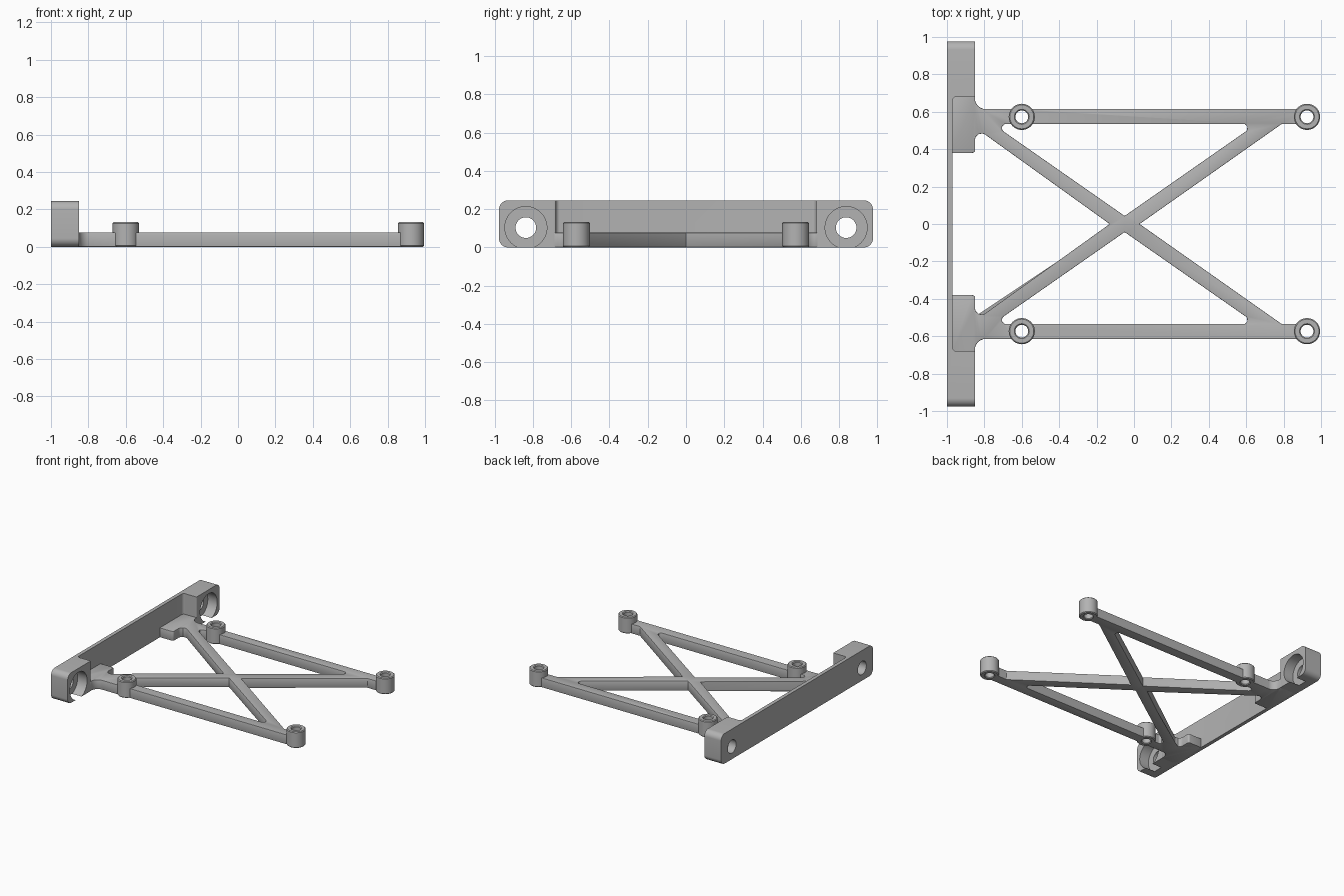
import bpy, bmesh, math
from mathutils import Vector

cube = bpy.data.objects.get("Cube")
if cube:
    bpy.data.objects.remove(cube, do_unlink=True)

grey = bpy.data.materials.new("plain grey")
grey.use_nodes = True
colour = (0.45, 0.45, 0.45, 1)
grey.diffuse_color = colour
grey.node_tree.nodes["Principled BSDF"].inputs["Base Color"].default_value = colour


def finish(name, bm):
    bmesh.ops.recalc_face_normals(bm, faces=bm.faces)
    mesh = bpy.data.meshes.new(name)
    bm.to_mesh(mesh)
    bm.free()
    mesh.materials.append(grey)
    ob = bpy.data.objects.new(name, mesh)
    bpy.context.collection.objects.link(ob)
    return ob


def rounded(points, steps=6):
    """Replace each (x, y, radius) corner by an arc; (x, y) stays sharp."""
    out = []
    for i, p in enumerate(points):
        c = Vector(p[:2])
        if len(p) == 2:
            out.append(c)
            continue
        a = (Vector(points[i - 1][:2]) - c).normalized()
        b = (Vector(points[(i + 1) % len(points)][:2]) - c).normalized()
        half = a.angle(b) / 2
        centre = c + (a + b).normalized() * p[2] / math.sin(half)
        start = c + a * p[2] / math.tan(half) - centre
        end = c + b * p[2] / math.tan(half) - centre
        for s in range(steps + 1):
            out.append(centre + start.lerp(end, s / steps).normalized() * p[2])
    return out


def prism(name, points, low, high, axis="z"):
    bm = bmesh.new()
    place = (lambda p, t: (p[0], p[1], t)) if axis == "z" else (lambda p, t: (t, p[0], p[1]))
    bottom = [bm.verts.new(place(p, low)) for p in points]
    top = [bm.verts.new(place(p, high)) for p in points]
    bm.faces.new(bottom)
    bm.faces.new(top)
    for i in range(len(points)):
        bm.faces.new((bottom[i - 1], bottom[i], top[i], top[i - 1]))
    return finish(name, bm)


def circle(x, y, r, n=40):
    return [(x + r * math.cos(math.tau * i / n), y + r * math.sin(math.tau * i / n))
            for i in range(n)]


def apply(ob, mod):
    bpy.ops.object.select_all(action="DESELECT")
    bpy.context.view_layer.objects.active = ob
    ob.select_set(True)
    bpy.ops.object.modifier_apply(modifier=mod.name)


def cut(ob, cutter, operation="DIFFERENCE"):
    mod = ob.modifiers.new("cut", "BOOLEAN")
    mod.object, mod.operation, mod.solver = cutter, operation, "EXACT"
    apply(ob, mod)
    bpy.data.objects.remove(cutter, do_unlink=True)


def soften(ob, width):
    mod = ob.modifiers.new("soften", "BEVEL")
    mod.width, mod.segments = width, 2
    mod.limit_method, mod.angle_limit = "ANGLE", math.radians(60)
    apply(ob, mod)


def smooth(ob):
    bpy.ops.object.select_all(action="DESELECT")
    bpy.context.view_layer.objects.active = ob
    ob.select_set(True)
    bpy.ops.object.shade_smooth_by_angle(angle=math.radians(30))


def flip(points):
    return [(p[0], -p[1], *p[2:]) for p in reversed(points)]


# Crossed frame with its two mounting tabs
side = [(0.79, 0.535), (0.925, 0.535), (0.925, 0.615), (-0.85, 0.615, 0.055),
        (-0.85, 0.69), (-0.98, 0.69), (-0.98, 0.38), (-0.85, 0.38, 0.015),
        (-0.85, 0.517, 0.035)]
outline = [(0.03, 0)] + side + [(-0.13, 0)] + flip(side)
frame = prism("crossed_frame", rounded(outline), 0, 0.077)
window = [(-0.755, 0.535, 0.022), (-0.05, 0.043), (0.655, 0.535, 0.022)]
for shape in (window, flip(window)):
    cut(frame, prism("window_cutter", rounded(shape), -0.1, 0.2))
soften(frame, 0.008)

# Screw bosses at the four corners of the frame
boss_profile = [(0.034, 0.006), (0.04, 0), (0.064, 0), (0.07, 0.006),
                (0.07, 0.126), (0.064, 0.132), (0.04, 0.132), (0.034, 0.126)]
for x, end in ((-0.6, "inner"), (0.925, "outer")):
    for y, hand in ((0.573, "back"), (-0.573, "front")):
        cut(frame, prism("boss_cutter", circle(x, y, 0.05), -0.1, 0.2))
        bm = bmesh.new()
        n = 40
        rings = [[bm.verts.new((px, py, z)) for px, py in circle(x, y, r, n)]
                 for r, z in boss_profile]
        for k, ring in enumerate(rings):
            for i in range(n):
                bm.faces.new((rings[k - 1][i - 1], rings[k - 1][i], ring[i], ring[i - 1]))
        smooth(finish(f"{hand}_{end}_boss", bm))
smooth(frame)

# End wall with a thick block at each end
block = [(-0.85, 0.68, 0.008), (-0.85, 0.98), (-1, 0.98)]
inner = [(-0.97, 0.68, 0.02)]
wall = prism("end_wall", rounded(inner + block + flip(block) + flip(inner)), 0, 0.245)
half = [(0.977, 0, 0.045), (0.977, 0.245, 0.045)]
wall_shape = half + [(-y, z, r) for y, z, r in reversed(half)]
cut(wall, prism("corner_cutter", rounded(wall_shape), -1.1, -0.8, "x"), "INTERSECT")

# Bolt holes with wide recesses open at the bottom
for y in (0.837, -0.837):
    cut(wall, prism("recess_cutter", circle(y, 0.103, 0.11, 48), -0.935, -0.8, "x"))
    cut(wall, prism("bolt_cutter", circle(y, 0.103, 0.054), -1.1, -0.8, "x"))
smooth(wall)
